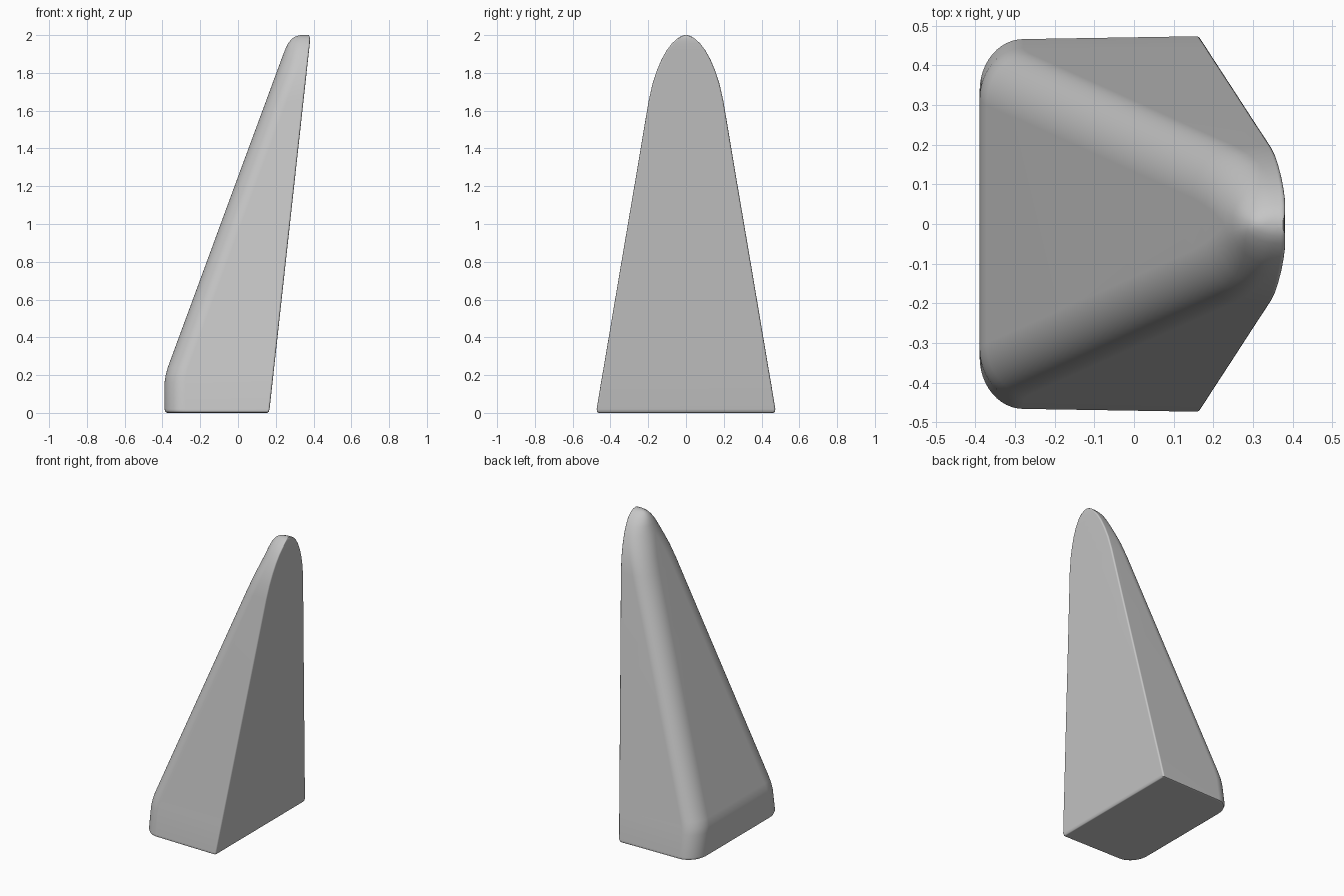
import bpy, bmesh
from math import sin, cos, pi

cube = bpy.data.objects.get("Cube")
if cube:
    bpy.data.objects.remove(cube, do_unlink=True)

# One flat grey
grey = bpy.data.materials.new("plain_grey")
grey.use_nodes = True
colour = (0.56, 0.56, 0.56, 1)
grey.diffuse_color = colour
grey.node_tree.nodes["Principled BSDF"].inputs["Base Color"].default_value = colour

# Height, half width, rounded-side x, flat-side inset
LEVELS = [
    (0.0, 0.462, -0.375, 0.010),
    (0.005, 0.470, -0.384, 0.003),
    (0.02, 0.473, -0.389, 0),
    (0.16, 0.450, -0.389, 0),
    (0.20, 0.443, -0.383, 0),
    (0.24, 0.436, -0.372, 0),
    (0.75, 0.350, -0.184, 0),
    (1.25, 0.265, 0.000, 0),
    (1.65, 0.198, 0.148, 0),
    (1.74, 0.178, 0.181, 0),
    (1.81, 0.155, 0.207, 0),
    (1.87, 0.130, 0.229, 0),
    (1.92, 0.102, 0.248, 0),
    (1.955, 0.075, 0.264, 0),
    (1.98, 0.049, 0.284, 0.002),
    (1.992, 0.030, 0.303, 0.005),
    (2.0, 0.008, 0.33, 0.010),
]


def half_section(half, left, right):
    """Outline of the +y half, from the flat side round to the rounded side."""
    edge = min(0.01, half * 0.3)
    points = []
    for i in range(4):                      # tight edge beside the flat face
        a = pi / 2 * i / 3
        points.append((right - edge * (1 - cos(a)), half - edge * (1 - sin(a))))
    dx = min(0.11, (right - left) * 0.75)
    dy = min(0.13, half * 0.95)
    back = half * 0.985                     # sides close in slightly
    for i in range(13):                     # broad rounded corner
        a = pi / 2 * i / 12
        points.append((left + dx * (1 - sin(a)), back - dy * (1 - cos(a))))
    return points


# Loft the leaning wedge through its level sections
bm = bmesh.new()
rings = []
for z, half, left, inset in LEVELS:
    side = half_section(half, left, 0.165 + 0.11 * z - inset)
    outline = side + [(x, -y) for x, y in reversed(side)]
    rings.append([bm.verts.new((x, y, z)) for x, y in outline])
for low, high in zip(rings, rings[1:]):
    for i in range(len(low)):
        j = (i + 1) % len(low)
        bm.faces.new((low[i], low[j], high[j], high[i]))
bm.faces.new(rings[0])
bm.faces.new(rings[-1])
bmesh.ops.recalc_face_normals(bm, faces=bm.faces[:])

mesh = bpy.data.meshes.new("leaning_wedge")
bm.to_mesh(mesh)
bm.free()
mesh.materials.append(grey)
wedge = bpy.data.objects.new("leaning_wedge", mesh)
bpy.context.collection.objects.link(wedge)

# Smooth curves with flat broad faces
bpy.ops.object.select_all(action='DESELECT')
wedge.select_set(True)
bpy.context.view_layer.objects.active = wedge
bpy.ops.object.shade_smooth_by_angle(angle=0.7)
normals = wedge.modifiers.new("flat_faces", 'WEIGHTED_NORMAL')
normals.keep_sharp = True
